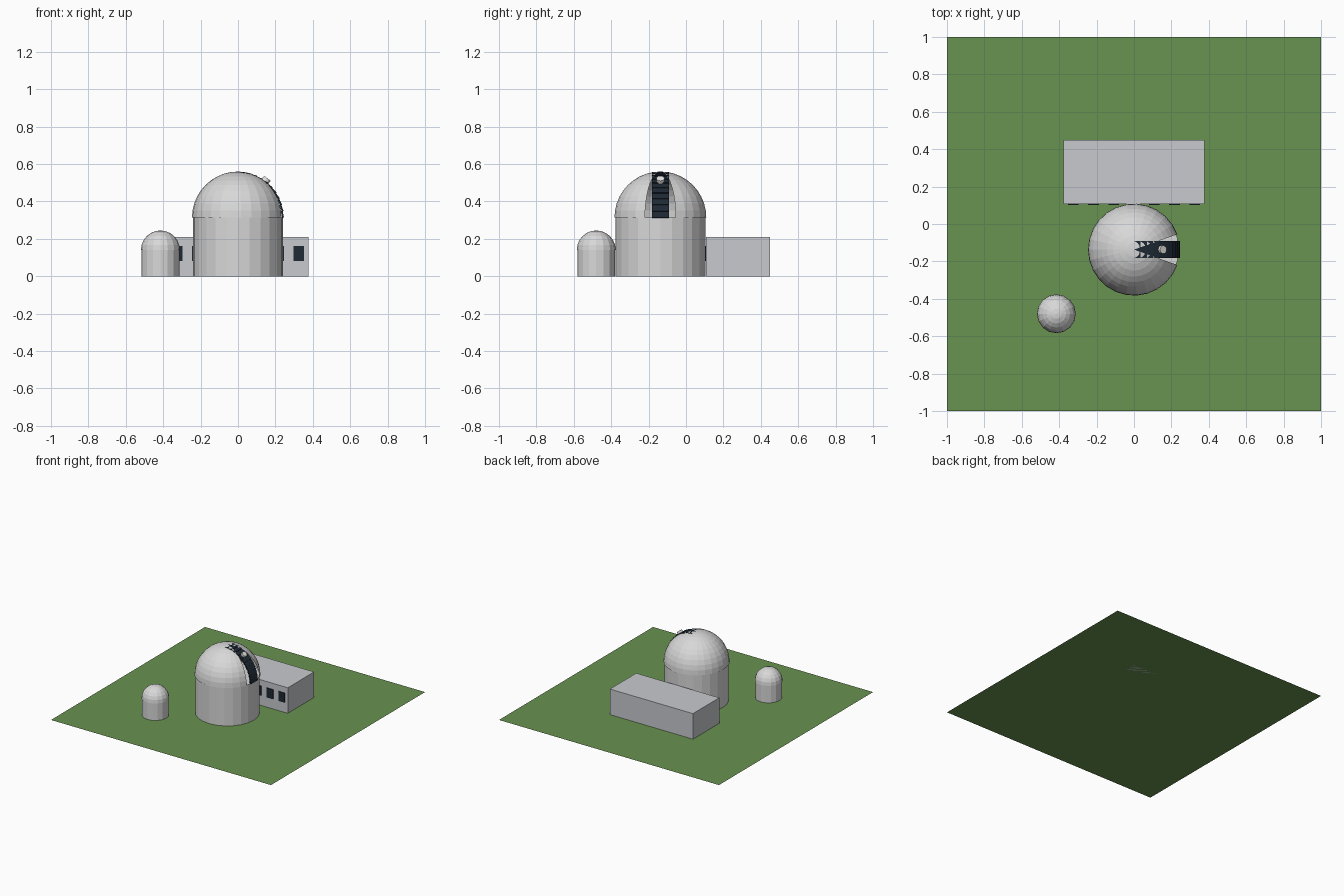
import bpy, bmesh
from math import sin, cos, pi, radians
from mathutils import Matrix, Vector

cube = bpy.data.objects.get("Cube")
if cube:
    bpy.data.objects.remove(cube, do_unlink=True)


def material(name, rgb):
    m = bpy.data.materials.new(name)
    m.use_nodes = True
    m.diffuse_color = (*rgb, 1)
    m.node_tree.nodes["Principled BSDF"].inputs["Base Color"].default_value = (*rgb, 1)
    return m


GRASS = material("grass green", (0.14, 0.29, 0.08))
WALL = material("wall grey", (0.58, 0.59, 0.62))
DOME = material("dome light grey", (0.69, 0.69, 0.69))
DARK = material("dark glass", (0.013, 0.022, 0.034))
TUBE = material("telescope white", (0.8, 0.8, 0.78))


def finish(name, bm, mat):
    me = bpy.data.meshes.new(name)
    bm.to_mesh(me)
    bm.free()
    me.materials.append(mat)
    ob = bpy.data.objects.new(name, me)
    bpy.context.collection.objects.link(ob)
    return ob


def box(name, center, size, mat, tilt=0):
    bm = bmesh.new()
    bmesh.ops.create_cube(bm, size=1)
    bm.transform(Matrix.Translation(center) @ Matrix.Rotation(tilt, 4, 'Y')
                 @ Matrix.Diagonal((*size, 1)))
    return finish(name, bm, mat)


def lathe(name, profile, center, steps, mat, gap=0):
    """Turn a (radius, height) profile about z, leaving a gap centred on +x."""
    bm = bmesh.new()
    vs = [bm.verts.new((r * cos(gap), r * sin(gap), z)) for r, z in profile]
    es = [bm.edges.new(pair) for pair in zip(vs, vs[1:])]
    bmesh.ops.spin(bm, geom=vs + es, cent=(0, 0, 0), axis=(0, 0, 1),
                   angle=2 * pi - 2 * gap, steps=steps)
    bmesh.ops.remove_doubles(bm, verts=bm.verts, dist=1e-4)
    bmesh.ops.recalc_face_normals(bm, faces=bm.faces)
    # Make normals face outward
    if sum(f.normal.dot(f.calc_center_median() - Vector((0, 0, profile[0][1])))
           for f in bm.faces) < 0:
        bmesh.ops.reverse_faces(bm, faces=bm.faces)
    bm.transform(Matrix.Translation(center))
    return finish(name, bm, mat)


def quarter(radius, base, rings):
    angles = [pi / 2 * i / rings for i in range(rings + 1)]
    return [(radius * cos(a), base + radius * sin(a)) for a in angles]


# Ground
bm = bmesh.new()
bmesh.ops.create_grid(bm, x_segments=1, y_segments=1, size=1)
finish("ground", bm, GRASS)

# Main tower and its dome with an open slit
HUB = Vector((0, -0.137, 0))
RIM, R = 0.314, 0.246
lathe("main_tower", [(0.24, 0), (0.24, RIM), (0, RIM)], HUB, 24, DOME)
lathe("main_dome", quarter(R, RIM, 10), HUB, 24, DOME, gap=radians(19.5))

# Overlapping dark shutter plates climbing the slit
COUNT = 11
for i in range(COUNT):
    a = radians(4 + 82 * i / (COUNT - 1))
    pos = HUB + Vector((0.238 * cos(a), 0, RIM + 0.238 * sin(a)))
    box(f"slit_shutter_{i + 1}", pos, (0.01, 0.09, 0.036), DARK, tilt=-a - radians(8))

# Telescope tube poking out of the slit
aim = Vector((0.6, 0, 0.8))
bm = bmesh.new()
bmesh.ops.create_cone(bm, cap_ends=True, segments=12, radius1=0.022, radius2=0.022, depth=0.16)
bm.transform(Matrix.Translation(HUB + Vector((0, 0, RIM)) + aim * 0.182)
             @ aim.to_track_quat('Z', 'Y').to_matrix().to_4x4())
finish("telescope", bm, TUBE)

# Small observatory
SMALL = Vector((-0.415, -0.48, 0))
lathe("small_tower", [(0.101, 0), (0.101, 0.14), (0, 0.14)], SMALL, 16, DOME)
lathe("small_dome", quarter(0.104, 0.141, 6), SMALL, 16, DOME)

# Long building with a row of front windows
box("building", (0, 0.278, 0.105), (0.755, 0.342, 0.21), WALL)
for i in range(7):
    x = (i - 3) * 0.1083
    box(f"window_{i + 1}", (x, 0.105, 0.122), (0.058, 0.009, 0.078), DARK)
